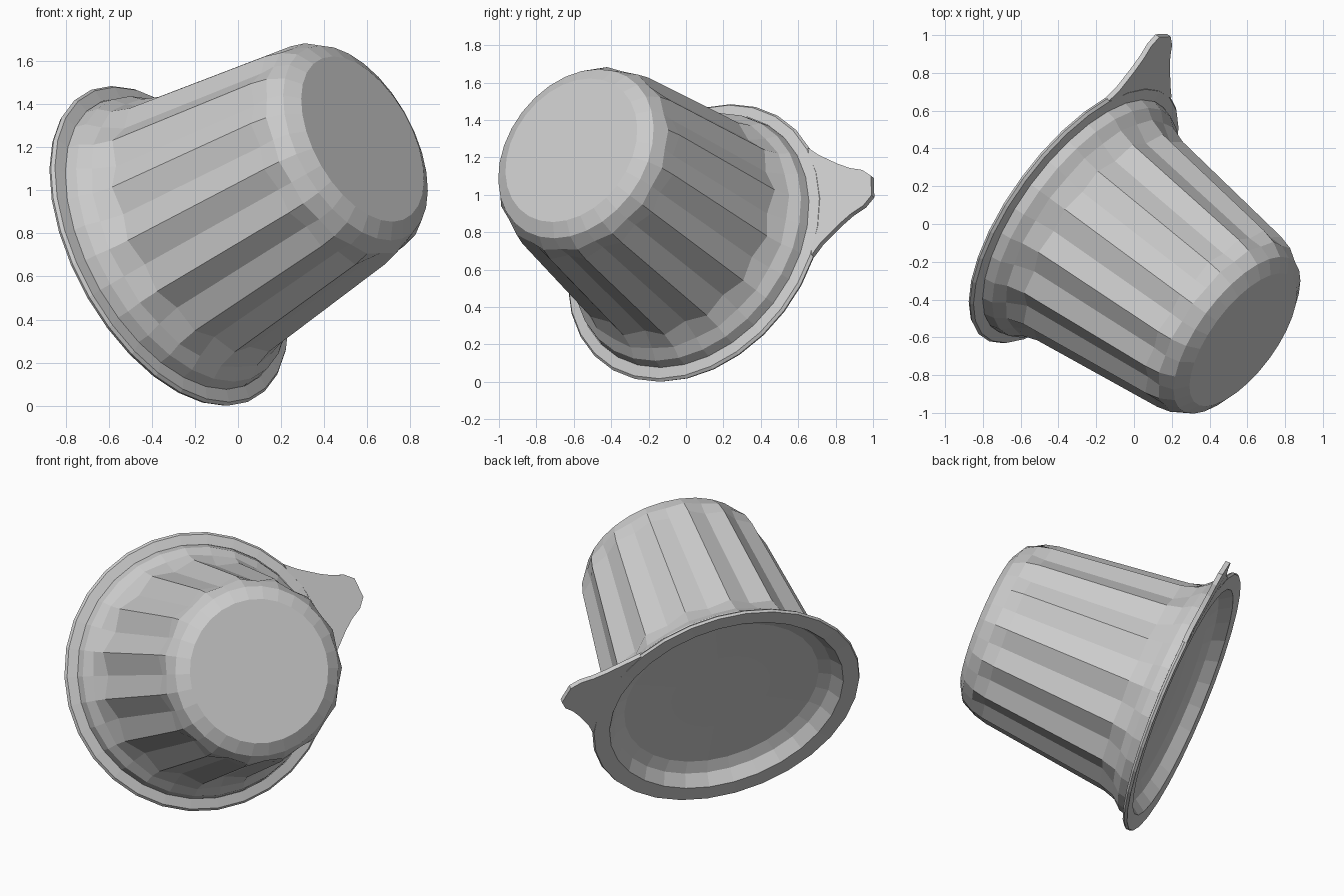
import bpy, bmesh
from math import sin, cos, pi
from mathutils import Vector, Matrix

if "Cube" in bpy.data.objects:
    bpy.data.objects.remove(bpy.data.objects["Cube"])

# Tilted frame: n runs from the rim to the small end, u points at the pull tab
n = Vector((0.734, -0.543, 0.406)).normalized()
u = Vector((0.44, 0.856, 0.28))
u = (u - n * u.dot(n)).normalized()
v = n.cross(u)
FRAME = Matrix.Translation((-0.318, 0.05, 0.742)) @ Matrix((u, v, n)).transposed().to_4x4()
FLUTES = 15
SIDES = FLUTES * 2


def finish(name, bm):
    bmesh.ops.recalc_face_normals(bm, faces=bm.faces)
    bm.transform(FRAME)
    mesh = bpy.data.meshes.new(name)
    bm.to_mesh(mesh)
    bm.free()
    obj = bpy.data.objects.new(name, mesh)
    bpy.context.collection.objects.link(obj)
    return obj


def lathe(name, profile):
    """Profile rows: radius, height, groove depth on every second side.
    The last ring is capped, the first joins on open."""
    bm = bmesh.new()
    rings = []
    for r, h, groove in profile:
        ring = []
        for i in range(SIDES):
            a = 2 * pi * i / SIDES
            rr = r - groove * (i % 2)
            ring.append(bm.verts.new((rr * cos(a), rr * sin(a), h)))
        rings.append(ring)
    for a, b in zip(rings, rings[1:]):
        for i in range(SIDES):
            j = (i + 1) % SIDES
            bm.faces.new((a[i], a[j], b[j], b[i]))
    bm.faces.new(rings[-1])
    return finish(name, bm)


# Fluted cup wall with rounded small end
lathe("cup_body", [
    (0.74, 0.015, 0), (0.725, 0.08, 0), (0.685, 0.135, 0.01), (0.655, 0.23, 0.04),
    (0.56, 1.02, 0.035), (0.54, 1.10, 0.015), (0.495, 1.175, 0), (0.42, 1.22, 0)])

# Flat rim flange running into the shallow recessed lid underneath
lathe("rim_and_lid", [
    (0.74, 0.025, 0), (0.80, 0.015, 0), (0.812, 0.0, 0), (0.805, -0.015, 0),
    (0.71, -0.01, 0), (0.66, 0.06, 0), (0.59, 0.09, 0), (0.30, 0.10, 0)])

# Pull tab flaring out of the rim and bending slightly away from the cup
half = [(0.74, 0.33), (0.80, 0.27), (0.91, 0.185), (0.98, 0.14),
        (1.05, 0.11), (1.10, 0.06)]
outline = half + [(x, -y) for x, y in reversed(half)]
bm = bmesh.new()
face = bm.faces.new([bm.verts.new((x, y, -0.012)) for x, y in outline])
ext = bmesh.ops.extrude_face_region(bm, geom=[face])["geom"]
for vert in ext:
    if isinstance(vert, bmesh.types.BMVert):
        vert.co.z += 0.028
for vert in bm.verts:
    vert.co.z -= 0.15 * max(0, vert.co.x - 0.78)
finish("pull_tab", bm)
